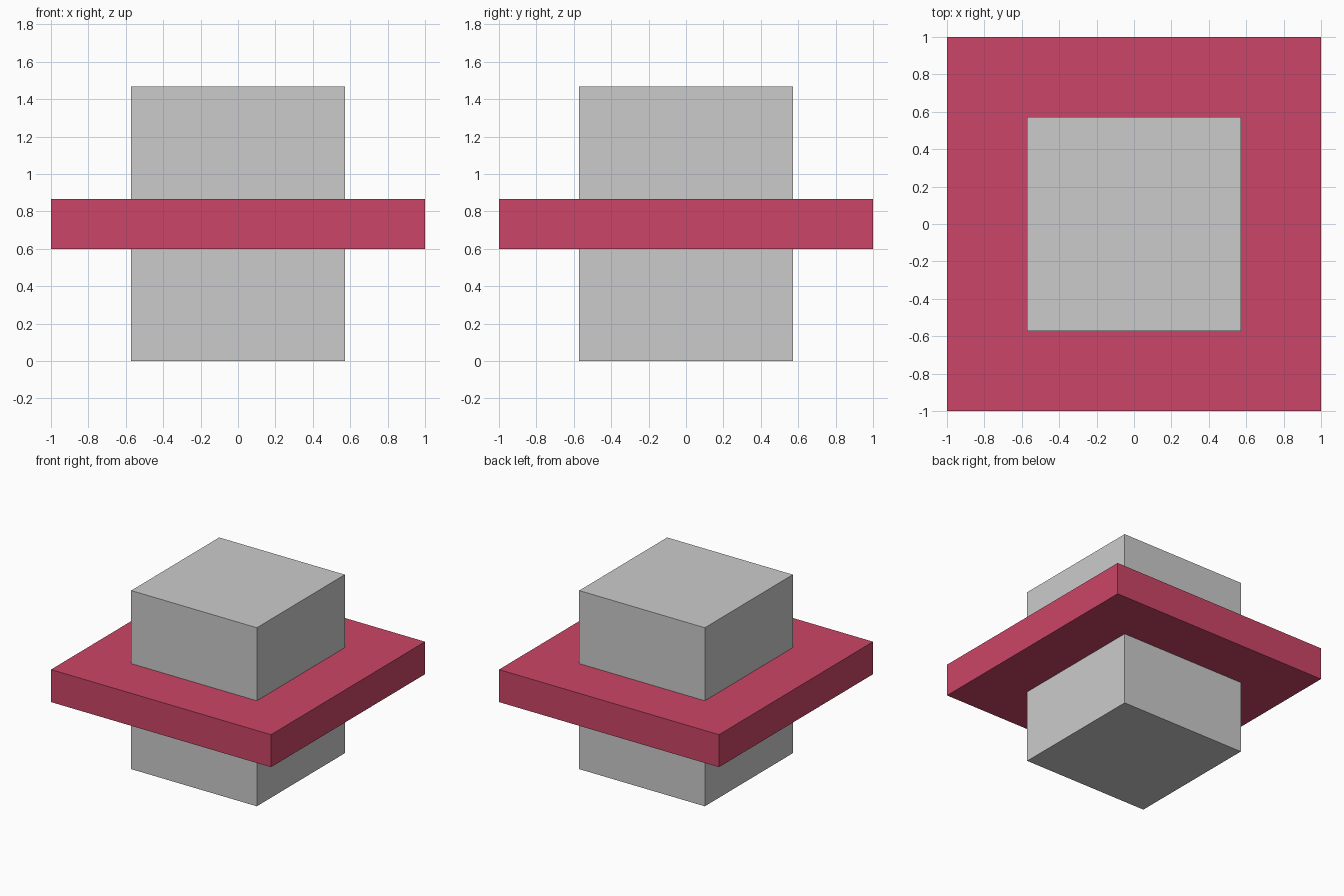
import bpy

if "Cube" in bpy.data.objects:
    bpy.data.objects.remove(bpy.data.objects["Cube"])


def add_box(name, width, z_bottom, z_top):
    """Square box centred on the z axis between two heights."""
    bpy.ops.mesh.primitive_cube_add(size=1, location=(0, 0, (z_bottom + z_top) / 2))
    box = bpy.context.object
    box.name = name
    box.scale = (width, width, z_top - z_bottom)
    bpy.ops.object.transform_apply(location=False, rotation=False, scale=True)
    return box


# Grey square column running through the plate
add_box("central_block", 1.142, 0.0, 1.467)

# Wide red plate around its middle
plate = add_box("middle_plate", 2.0, 0.6, 0.867)
red = bpy.data.materials.new("dark_red")
red.diffuse_color = (0.6, 0.06, 0.135, 1)
red.use_nodes = True
red.node_tree.nodes["Principled BSDF"].inputs["Base Color"].default_value = red.diffuse_color
plate.data.materials.append(red)
